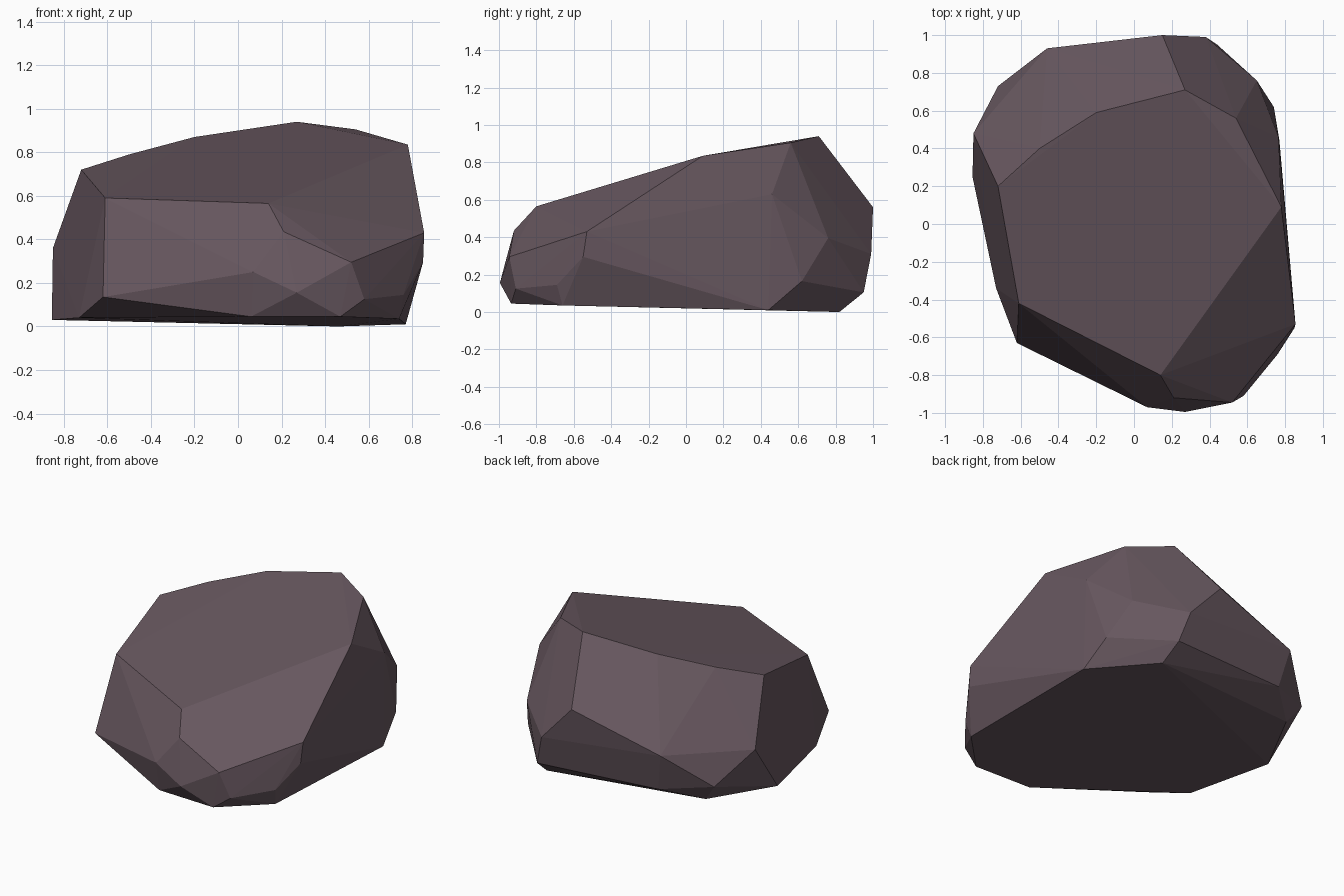
import bpy
import bmesh
import math
from mathutils import Vector

# Remove the default object only
default_cube = bpy.data.objects.get("Cube")
if default_cube is not None:
    bpy.data.objects.remove(default_cube, do_unlink=True)

CENTIMETRE = 0.01


def make_material(name, colour):
    """One flat colour, shown both in the viewport and in a render."""
    material = bpy.data.materials.new(name)
    material.use_nodes = True
    material.diffuse_color = colour
    shader = next(node for node in material.node_tree.nodes
                  if node.type == "BSDF_PRINCIPLED")
    shader.inputs["Base Color"].default_value = colour
    shader.inputs["Roughness"].default_value = 0.9
    return material


def make_chiselled_stone(name, corner_groups, material):
    """Wrap a convex, flat-sided skin around all the corner groups."""
    mesh_builder = bmesh.new()
    for corners in corner_groups.values():
        for corner in corners:
            mesh_builder.verts.new(Vector(corner) * CENTIMETRE)
    hull = bmesh.ops.convex_hull(mesh_builder, input=mesh_builder.verts[:])

    # Drop any corners that ended up inside the skin
    loose = [vert for vert in mesh_builder.verts if not vert.link_faces]
    bmesh.ops.delete(mesh_builder, geom=loose, context="VERTS")

    # Join nearly coplanar triangles into broad chiselled facets
    bmesh.ops.dissolve_limit(mesh_builder, angle_limit=math.radians(1),
                             verts=mesh_builder.verts[:],
                             edges=mesh_builder.edges[:])
    bmesh.ops.recalc_face_normals(mesh_builder, faces=mesh_builder.faces[:])
    for face in mesh_builder.faces:
        face.smooth = False

    mesh = bpy.data.meshes.new(name)
    mesh_builder.to_mesh(mesh)
    mesh_builder.free()
    mesh.materials.append(material)
    stone = bpy.data.objects.new(name, mesh)
    bpy.context.collection.objects.link(stone)
    return stone


# Corners of the boulder in centimetres, grouped by the side they shape
boulder_corners = {
    # Broad sloping top facet
    "top": [(27, 71, 94), (54, 56, 90.5), (78, 9, 83.5), (14, -80, 56.5),
            (-61, -42, 59), (-72, 20, 72), (-50, 40, 79), (-20, 59, 87)],
    # Nose and chipped front corner
    "front": [(21, -92, 43.5), (52, -94.5, 29.5), (7, -97, 25),
              (27, -99.5, 15.5), (58, -91, 12.5), (-62, -63, 13.5)],
    # Side facing left
    "left": [(85.5, -53, 43), (85, -55, 29.5), (76, -69, 14.5),
             (76.5, 46, 63), (65, 76, 39.5), (74, 62, 16.5)],
    # Side facing right
    "right": [(-85, 48, 36), (-72, 73, 17)],
    # Steep back
    "back": [(15, 100, 56), (38, 99, 31), (44, 95, 10.5),
             (-46, 93, 38.5), (-41, 88, 13)],
    # Flat underside
    "base": [(47, -93.5, 4.5), (74, -66, 3.5), (6, -92, 4.5), (-73, -34, 4),
             (-85.5, 25, 3), (-63, 69, 5), (30, 83, 3), (46, 82, 0),
             (77, 44, 1)],
}

stone_colour = make_material("dusky_purple_stone", (0.135, 0.095, 0.114, 1))
make_chiselled_stone("boulder", boulder_corners, stone_colour)
